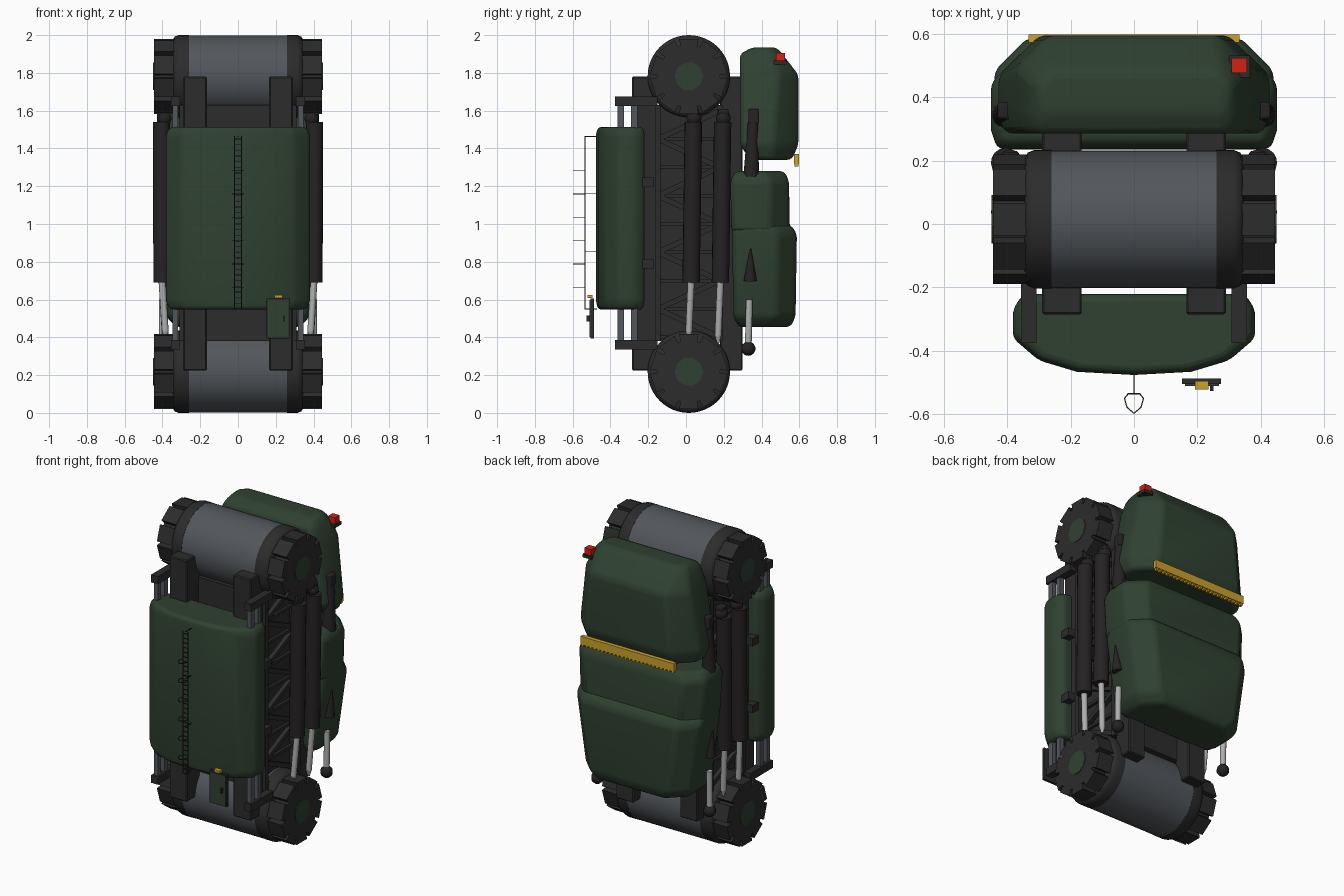
import bpy, bmesh, math
from mathutils import Vector

cube = bpy.data.objects.get("Cube")
if cube:
    bpy.data.objects.remove(cube, do_unlink=True)


def material(name, rgb):
    m = bpy.data.materials.new(name)
    m.use_nodes = True
    m.diffuse_color = (*rgb, 1)
    m.node_tree.nodes["Principled BSDF"].inputs["Base Color"].default_value = (*rgb, 1)
    return m


GREEN = material("dark green", (.028, .053, .03))
DARK = material("charcoal", (.025, .025, .025))
BLACK = material("piston black", (.019, .016, .017))
SLATE = material("slate grey", (.085, .095, .108))
STEEL = material("light steel", (.42, .43, .43))
YELLOW = material("yellow", (.6, .36, .025))
RED = material("red", (.65, .015, .006))


def finish(name, bm, mat, bevel=0, smooth=False, segments=3):
    bmesh.ops.recalc_face_normals(bm, faces=bm.faces)
    me = bpy.data.meshes.new(name)
    bm.to_mesh(me)
    bm.free()
    me.materials.append(mat)
    ob = bpy.data.objects.new(name, me)
    bpy.context.collection.objects.link(ob)
    if bevel:
        mod = ob.modifiers.new("Bevel", "BEVEL")
        mod.width, mod.segments = bevel, segments
        mod.angle_limit = math.radians(20)
    if smooth:
        bpy.ops.object.select_all(action="DESELECT")
        ob.select_set(True)
        bpy.context.view_layer.objects.active = ob
        bpy.ops.object.shade_smooth_by_angle(angle=math.radians(35))
    return ob


def loft(name, rings, mat, **kw):
    """Skin a stack of rings that share a point count, with capped ends."""
    bm = bmesh.new()
    loops = [[bm.verts.new(p) for p in r] for r in rings]
    n = len(loops[0])
    for a, b in zip(loops, loops[1:]):
        for i in range(n):
            bm.faces.new((a[i], a[(i + 1) % n], b[(i + 1) % n], b[i]))
    bm.faces.new(loops[0])
    bm.faces.new(loops[-1])
    return finish(name, bm, mat, **kw)


def box(name, xs, ys, zs, mat, **kw):
    rings = [[(xs[0], ys[0], z), (xs[1], ys[0], z), (xs[1], ys[1], z), (xs[0], ys[1], z)] for z in zs]
    return loft(name, rings, mat, **kw)


def rod(name, a, b, ra, mat, rb=None, sides=16, smooth=True):
    """Cylinder or cone from a to b."""
    a, b = Vector(a), Vector(b)
    rot = (b - a).to_track_quat("Z", "Y")
    rings = []
    for c, r in ((a, ra), (b, ra if rb is None else rb)):
        rings.append([c + rot @ Vector((r * math.cos(t), r * math.sin(t), 0))
                      for t in [math.tau * (i + .5) / sides for i in range(sides)]])
    return loft(name, rings, mat, smooth=smooth)


def ball(name, c, r, mat):
    bm = bmesh.new()
    bmesh.ops.create_uvsphere(bm, u_segments=10, v_segments=7, radius=r)
    bmesh.ops.translate(bm, verts=bm.verts, vec=c)
    return finish(name, bm, mat, smooth=True)


def circle_x(x, y, z, r, n=48):
    return [(x, y + r * math.cos(math.tau * i / n), z + r * math.sin(math.tau * i / n)) for i in range(n)]


SIDES = (("left", 1), ("right", -1))
YC = .015

# Drums with end bands, toothed wheels and hub discs
for level, zc in (("upper", 1.782), ("lower", .218)):
    loft(level + "_drum", [circle_x(x, YC, zc, .217) for x in (-.262, .262)], SLATE, smooth=True)
    for side, s in SIDES:
        prof = ((.26, .218), (.315, .218), (.335, .21), (.345, .195))
        loft(f"{level}_{side}_drum_band", [circle_x(s * x, YC, zc, r) for x, r in prof], DARK, smooth=True)
        teeth = []
        for k in range(10):
            for d, r in ((-14.5, .205), (14.5, .205), (15.5, .165), (20.5, .165)):
                t = math.radians(36 * k + 18 + d)
                teeth.append((YC + r * math.cos(t), zc + r * math.sin(t)))
        loft(f"{level}_{side}_wheel", [[(s * x, y, z) for y, z in teeth] for x in (.34, .445)], DARK)
        loft(f"{level}_{side}_hub", [circle_x(s * x, YC, zc, .076, 10) for x in (.44, .449)], GREEN)

# Central truss
box("truss_core", (-.25, .25), (-.165, .195), (.38, 1.63), DARK)
for side, s in SIDES:
    for y in (-.15, .18):
        box(f"{side}_truss_chord", sorted((s * .25, s * .31)), (y - .015, y + .015), (.38, 1.63), DARK)
    steps = 8
    for i in range(steps):
        z0, z1 = .4 + 1.2 * i / steps, .4 + 1.2 * (i + 1) / steps
        y0, y1 = (-.15, .18) if i % 2 else (.18, -.15)
        rod(f"{side}_truss_brace", (s * .285, y0, z0), (s * .285, y1, z1), .02, DARK, sides=4, smooth=False)
        rod(f"{side}_truss_strut", (s * .28, -.15, z0), (s * .28, .18, z0), .013, DARK, sides=4, smooth=False)

# Long brackets on front and back, and front rails
for side, s in SIDES:
    bx = sorted((s * .165, s * .29))
    box(side + "_front_bracket", bx, (-.285, -.15), (.225, 1.78), DARK, bevel=.006, segments=1)
    box(side + "_back_bracket", bx, (.18, .30), (.225, 1.78), DARK, bevel=.006, segments=1)
    ax = sorted((s * .308, s * .356))
    for level, z in (("lower", .335), ("upper", 1.625)):
        box(f"{side}_{level}_rail_arm", ax, (-.375, -.15), (z, z + .05), DARK)
    for y in (-.345, -.275):
        box(side + "_rail", sorted((s * .318, s * .346)), (y - .017, y + .017), (.36, 1.65), SLATE)
    for z in (.79, 1.22):
        box(side + "_rail_clamp", ax, (-.3, -.17), (z - .025, z + .025), DARK)

# Front shell
half = ((.35, -.22), (.382, -.27), (.382, -.36), (.30, -.43), (.18, -.466))
plan = list(half) + [(0, -.476)] + [(-x, y) for x, y in reversed(half)]


def shell_ring(z, k):
    return [(x * k, -.33 + (y + .33) * k, z) for x, y in plan]


loft("front_shell", [shell_ring(*p) for p in ((.547, .94), (.59, 1), (1.475, 1), (1.513, .94))],
     GREEN, bevel=.018, smooth=True)


# Rear pods
def pod_ring(z, w, y0, y1, c):
    right = [(w - .02, y0), (w, y0 + .06), (w, y1 - c), (w - c, y1)]
    return [(x, y, z) for x, y in right + [(-x, y) for x, y in reversed(right)]]


def pod(name, rings):
    loft(name, [pod_ring(*r) for r in rings], GREEN, bevel=.022, smooth=True)


pod("upper_rear_pod", ((1.34, .40, .34, .56, .1), (1.42, .43, .285, .595, .13),
                       (1.79, .37, .285, .595, .1), (1.9, .325, .285, .51, .05), (1.935, .3, .35, .48, .04)))
pod("middle_rear_pod", ((.96, .44, .24, .55, .1), (1.23, .452, .235, .545, .1), (1.28, .42, .26, .52, .1)))
pod("lower_rear_pod", ((.455, .33, .28, .555, .1), (.51, .38, .25, .58, .1),
                       (.95, .44, .245, .587, .1), (1.0, .435, .25, .55, .1)))

# Pistons, rods, caps and ball ends
for side, s in SIDES:
    for y, tip in ((.027, .39), (.182, .37)):
        top, mid = Vector((s * .405, y + .012, 1.54)), Vector((s * .402, y, .69))
        rod(side + "_piston", mid, top, .046, BLACK)
        rod(side + "_piston_rod", mid, (s * .385, y - .012, tip + .04), .018, STEEL)
        rod(side + "_piston_rod_tip", (s * .385, y - .012, tip + .04), (s * .385, y - .012, tip), .018, STEEL, .006)
        ball(side + "_piston_ball", (s * .39, y + .015, 1.56), .04, BLACK)
        box(side + "_piston_cap", sorted((s * .365, s * .415)), (y - .013, y + .043), (1.55, 1.61), BLACK, bevel=.008)
    rod(side + "_rear_piston", (s * .405, .345, 1.25), (s * .405, .355, 1.54), .042, BLACK, .028)
    box(side + "_rear_piston_cap", sorted((s * .38, s * .43)), (.33, .385), (1.53, 1.61), BLACK, bevel=.01)
    rod(side + "_rear_rod", (s * .4, .33, .36), (s * .4, .335, .6), .018, STEEL)
    ball(side + "_rear_rod_ball", (s * .4, .33, .34), .038, BLACK)
    rod(side + "_rear_spike", (s * .41, .34, .70), (s * .43, .342, .87), .035, BLACK, .003)

# Caged ladder in front of the shell
for s in (-1, 1):
    rod("ladder_rail", (s * .018, -.535, .547), (s * .018, -.535, 1.465), .003, BLACK, sides=4)
for i in range(31):
    z = .55 + .03 * i
    rod("ladder_rung", (-.018, -.535, z), (.018, -.535, z), .003, BLACK, sides=4)
hoop = ((-.018, -.535), (-.03, -.55), (-.022, -.578), (0, -.597), (.022, -.578), (.03, -.55), (.018, -.535))
for i in range(6):
    z = .665 + .1235 * i
    for a, b in zip(hoop, hoop[1:]):
        rod("ladder_hoop", (*a, z), (*b, z), .0025, BLACK, sides=4)
for z in (.55, .853, 1.16, 1.463):
    rod("ladder_standoff", (0, -.535, z), (0, -.47, z), .003, BLACK, sides=4)

# Small hatch with handle and lamp
box("hatch_frame", (.152, .275), (-.505, -.487), (.395, .605), DARK)
box("hatch_plate", (.16, .268), (-.51, -.504), (.402, .597), GREEN)
box("hatch_handle", (.24, .25), (-.527, -.505), (.485, .515), DARK)
box("hatch_lamp", (.193, .235), (-.522, -.495), (.608, .624), YELLOW)

# Warning beacon
box("beacon_base", (.30, .365), (.462, .532), (1.845, 1.865), DARK)
box("beacon", (.308, .357), (.476, .524), (1.865, 1.905), RED)

# Toothed yellow bar across the back
box("rear_bar", (-.333, .333), (.572, .598), (1.318, 1.37), YELLOW)
for i in range(24):
    x = -.32 + .64 * i / 23
    box("rear_bar_tooth", (x - .008, x + .008), (.575, .595), (1.305, 1.32), YELLOW)
